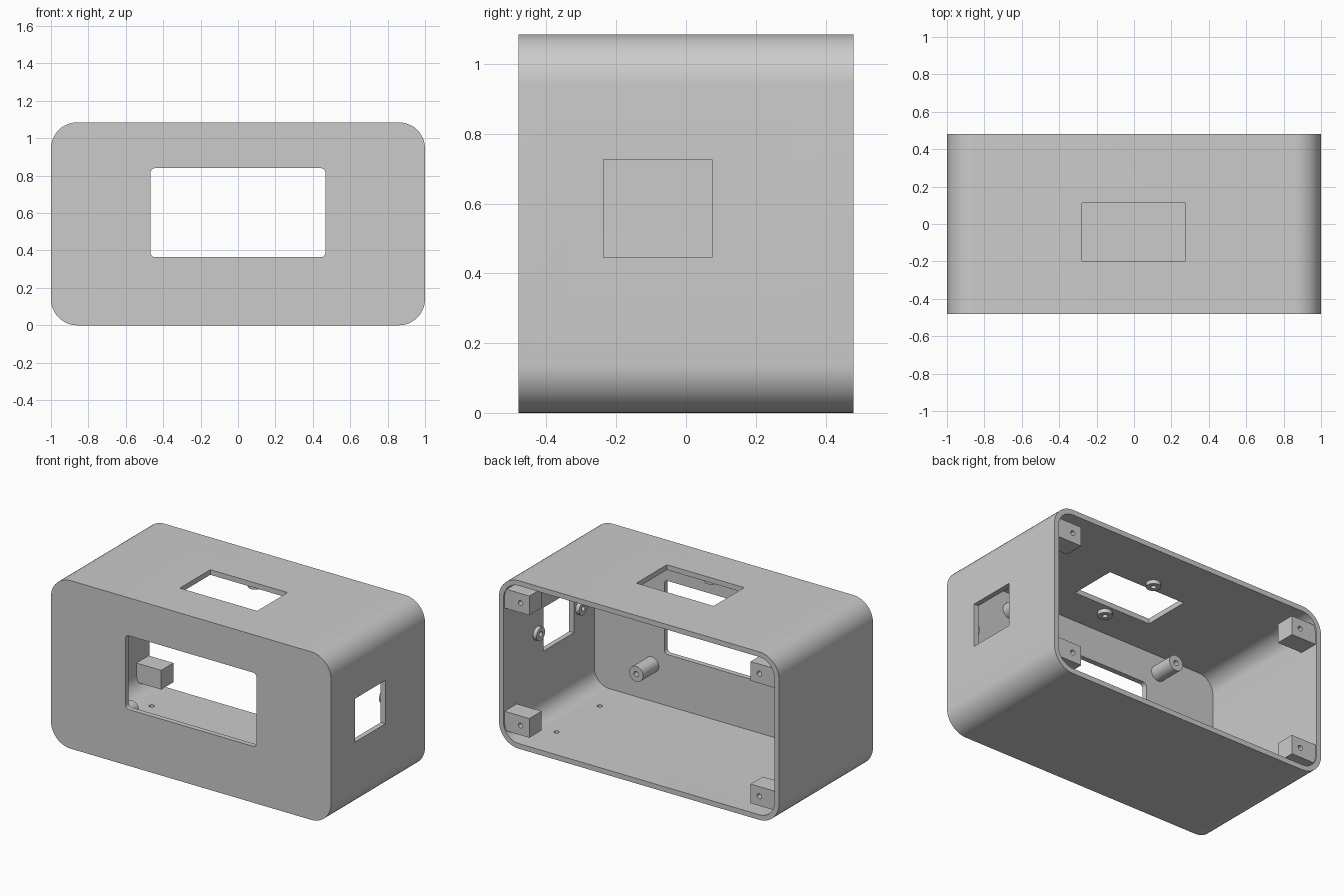
import bpy, bmesh, math
from mathutils import Matrix, Vector

if "Cube" in bpy.data.objects:
    bpy.data.objects.remove(bpy.data.objects["Cube"])

grey = bpy.data.materials.new("plain grey")
grey.use_nodes = True
colour = (0.6, 0.6, 0.6, 1)
grey.diffuse_color = colour
grey.node_tree.nodes["Principled BSDF"].inputs["Base Color"].default_value = colour

HEIGHT, DEPTH, WALL, RADIUS = 1.085, 0.48, 0.033, 0.14
MID = HEIGHT / 2


def finish(name, bm):
    bmesh.ops.recalc_face_normals(bm, faces=bm.faces)
    mesh = bpy.data.meshes.new(name)
    bm.to_mesh(mesh)
    bm.free()
    mesh.materials.append(grey)
    obj = bpy.data.objects.new(name, mesh)
    bpy.context.collection.objects.link(obj)
    return obj


def activate(obj):
    bpy.ops.object.select_all(action='DESELECT')
    obj.select_set(True)
    bpy.context.view_layer.objects.active = obj


def smooth(obj):
    activate(obj)
    bpy.ops.object.shade_smooth_by_angle(angle=math.radians(30))


def cut(obj, cutter):
    cutter.hide_render = True
    mod = obj.modifiers.new("cut", 'BOOLEAN')
    mod.operation, mod.solver, mod.object = 'DIFFERENCE', 'EXACT', cutter
    activate(obj)
    bpy.ops.object.modifier_apply(modifier=mod.name)
    bpy.data.objects.remove(cutter)


def rounded_prism(name, half_w, half_h, r, y0, y1, cz, steps=12):
    """Rounded rectangle in xz, extruded along y."""
    bm = bmesh.new()
    ring = []
    for corner, (sx, sz) in enumerate(((1, 1), (-1, 1), (-1, -1), (1, -1))):
        for i in range(steps + 1):
            a = (corner + i / steps) * math.pi / 2
            ring.append(bm.verts.new((sx * (half_w - r) + r * math.cos(a), y0,
                                      cz + sz * (half_h - r) + r * math.sin(a))))
    face = bm.faces.new(ring)
    out = bmesh.ops.extrude_face_region(bm, geom=[face])["geom"]
    bmesh.ops.translate(bm, vec=(0, y1 - y0, 0),
                        verts=[v for v in out if isinstance(v, bmesh.types.BMVert)])
    return finish(name, bm)


def box(name, low, high):
    low, high = Vector(low), Vector(high)
    bm = bmesh.new()
    bmesh.ops.create_cube(bm, size=1, matrix=Matrix.Translation((low + high) / 2)
                          @ Matrix.Diagonal((*(high - low), 1)))
    return finish(name, bm)


def lathe(name, profile, origin, axis):
    """Spin (radius, height) points about an axis that starts at origin."""
    bm = bmesh.new()
    verts = [bm.verts.new((r, 0, h)) for r, h in profile]
    edges = [bm.edges.new(pair) for pair in zip(verts, verts[1:])]
    bmesh.ops.spin(bm, geom=verts + edges, cent=(0, 0, 0), axis=(0, 0, 1),
                   angle=math.tau, steps=32)
    bmesh.ops.remove_doubles(bm, verts=bm.verts, dist=1e-5)
    turn = Vector((0, 0, 1)).rotation_difference(Vector(axis)).to_matrix().to_4x4()
    bmesh.ops.transform(bm, verts=bm.verts, matrix=Matrix.Translation(origin) @ turn)
    return finish(name, bm)


def drill(origin, axis, r, depth):
    return lathe("drill", [(0, -depth), (r, -depth), (r, depth), (0, depth)], origin, axis)


def hollow_post(name, origin, axis, r, hole, length, hole_depth):
    smooth(lathe(name, [(0, -0.01), (r, -0.01), (r, length), (hole, length),
                        (hole, length - hole_depth), (0, length - hole_depth)],
                 origin, axis))


# Shell, open at the back
shell = rounded_prism("enclosure_shell", 1, MID, RADIUS, -DEPTH, DEPTH, MID)
cut(shell, rounded_prism("cavity", 1 - WALL, MID - WALL, RADIUS - WALL,
                         -DEPTH + WALL, DEPTH + 0.1, MID))

# Openings in the front, right and top walls
cut(shell, rounded_prism("front_opening", 0.468, 0.238, 0.025, -0.6, -0.4, 0.602, 6))
cut(shell, box("side_opening", (0.9, -0.237, 0.446), (1.1, 0.075, 0.726)))
cut(shell, box("top_opening", (-0.277, -0.198, 1.0), (0.275, 0.113, 1.2)))

# Blind screw holes in the floor
for x in (-0.77, 0.77):
    for y in (-0.22, 0.22):
        cut(shell, drill((x, y, WALL), (0, 0, 1), 0.016, 0.02))
smooth(shell)

# Four screw blocks near the back rim, attached to the side walls
for side, sx in (("left", 1), ("right", -1)):
    for level, z in (("lower", 0.147), ("upper", HEIGHT - 0.147)):
        xs = sorted((sx * 0.79, sx * 0.975))
        block = box(f"{level}_{side}_screw_block", (xs[0], 0.345, z - 0.062),
                    (xs[1], 0.47, z + 0.062))
        cut(block, drill((sx * 0.853, 0.47, z), (0, 1, 0), 0.016, 0.09))
        smooth(block)

# Posts on the inside of the front wall
for side, x in (("left", 0.557), ("right", -0.557)):
    for level, z in (("lower", 0.27), ("upper", 0.935)):
        hollow_post(f"{level}_{side}_post", (x, -DEPTH + WALL, z), (0, 1, 0),
                    0.05, 0.017, 0.16, 0.1)

# Small bosses on both sides of the side and top openings
for end, dy in (("front", -0.217), ("back", 0.217)):
    hollow_post(f"{end}_side_boss", (1 - WALL, -0.081 + dy, 0.586), (-1, 0, 0),
                0.043, 0.016, 0.025, 0.025)
    hollow_post(f"{end}_top_boss", (0, -0.043 + dy, HEIGHT - WALL), (0, 0, -1),
                0.043, 0.016, 0.025, 0.025)
